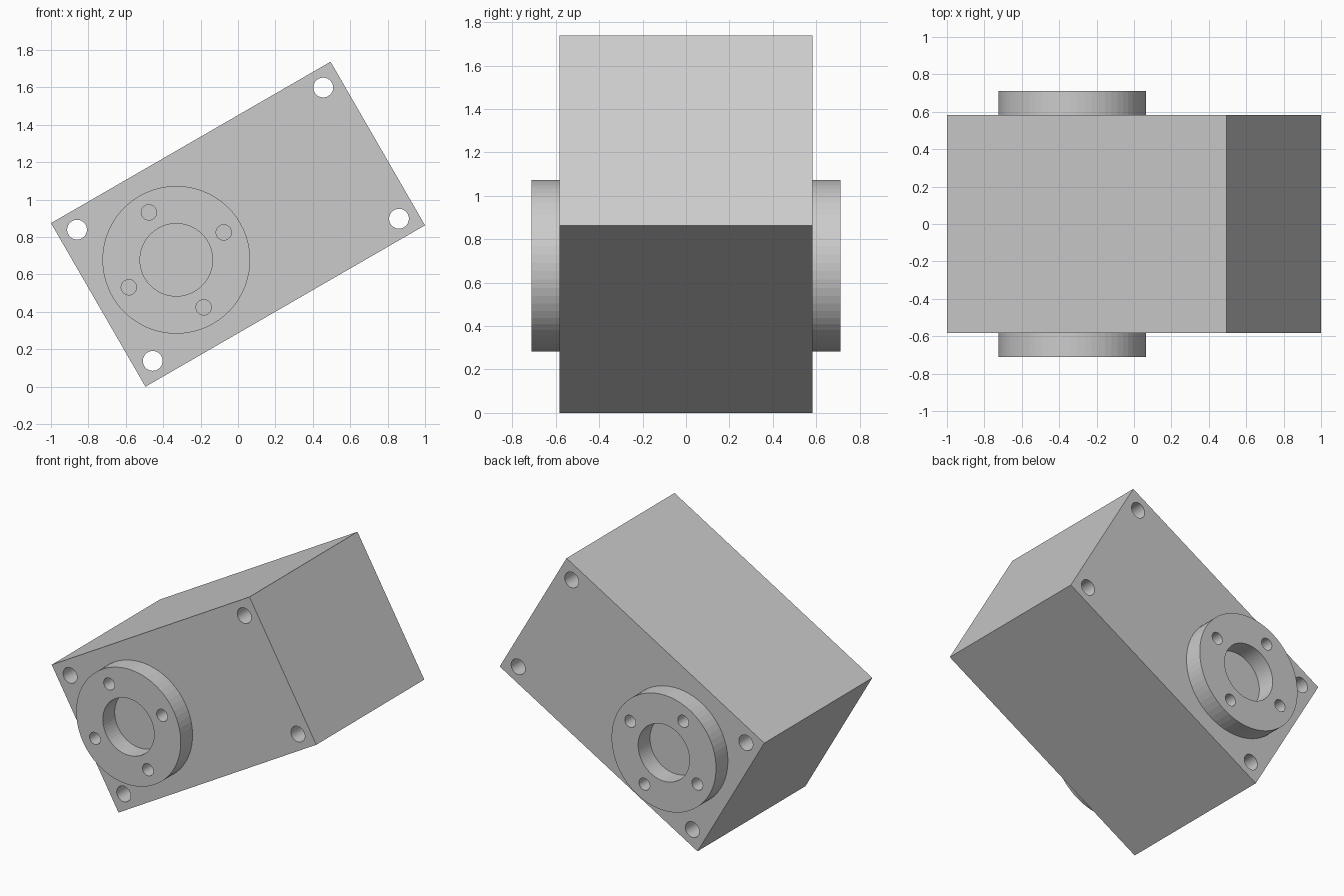
import bpy
from math import sin, cos, pi, radians
from mathutils import Matrix

if "Cube" in bpy.data.objects:
    bpy.data.objects.remove(bpy.data.objects["Cube"])

# Housing size along its own axes, and depth limits
L, W = 1.726, 1.01
HALF_D, FLANGE_D = 0.583, 0.711
TILT = radians(30)
CENTRE_Z = (L * sin(TILT) + W * cos(TILT)) / 2
FRAME = (Matrix.Translation((0, 0, CENTRE_Z))
         @ Matrix.Rotation(pi / 2, 4, 'X') @ Matrix.Rotation(TILT, 4, 'Z'))


def circle(cx, cy, r, n):
    return [(cx + r * cos(2 * pi * i / n), cy + r * sin(2 * pi * i / n)) for i in range(n)]


def plate(name, loops, depth, offset):
    """Extruded flat plate; the first loop is the outline, the rest are holes."""
    cu = bpy.data.curves.new(name, 'CURVE')
    cu.dimensions = '2D'
    cu.fill_mode = 'BOTH'
    cu.extrude = depth / 2
    for pts in loops:
        sp = cu.splines.new('POLY')
        sp.points.add(len(pts) - 1)
        for p, (x, y) in zip(sp.points, pts):
            p.co = (x, y, 0, 1)
        sp.use_cyclic_u = True
        sp.use_smooth = False
    ob = bpy.data.objects.new(name, cu)
    bpy.context.collection.objects.link(ob)
    ob.matrix_world = FRAME @ Matrix.Translation((0, 0, offset))
    bpy.ops.object.select_all(action='DESELECT')
    ob.select_set(True)
    bpy.context.view_layer.objects.active = ob
    bpy.ops.object.convert(target='MESH')


# Tilted block with four through holes at the corners
outline = [(-L / 2, -W / 2), (L / 2, -W / 2), (L / 2, W / 2), (-L / 2, W / 2)]
corner_holes = [circle(sx * 0.76, sy * 0.405, 0.053, 32) for sx in (-1, 1) for sy in (-1, 1)]
plate("housing", [outline] + corner_holes, 2 * HALF_D, 0)

# Round flanges with a bore and four bolt holes on front and back
U = -0.381
bolts = [circle(U + 0.293 * cos(k * pi / 2), 0.293 * sin(k * pi / 2), 0.041, 32) for k in range(4)]
flange = [circle(U, 0, 0.395, 64), circle(U, 0, 0.194, 64)] + bolts
thick = FLANGE_D - HALF_D
for name, side in (("front_flange", 1), ("back_flange", -1)):
    plate(name, flange, thick, side * (HALF_D + thick / 2))
